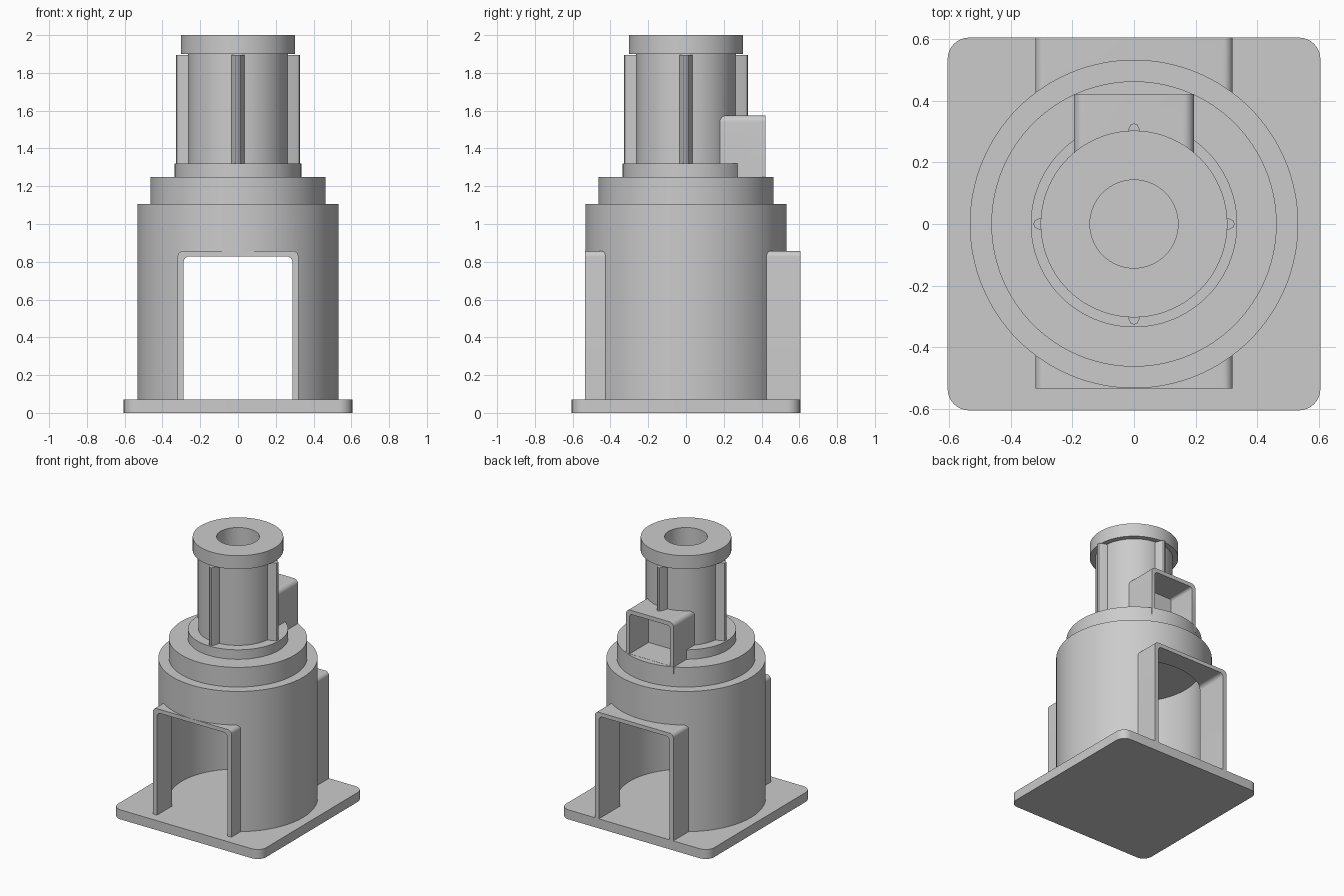
import bpy, bmesh, math
from mathutils import Matrix

if "Cube" in bpy.data.objects:
    bpy.data.objects.remove(bpy.data.objects["Cube"])

grey = bpy.data.materials.new("plain grey")
grey.diffuse_color = (0.6, 0.6, 0.6, 1)
grey.use_nodes = True
grey.node_tree.nodes["Principled BSDF"].inputs["Base Color"].default_value = grey.diffuse_color


def make(name, bm):
    bmesh.ops.recalc_face_normals(bm, faces=bm.faces[:])
    me = bpy.data.meshes.new(name)
    bm.to_mesh(me)
    bm.free()
    me.materials.append(grey)
    ob = bpy.data.objects.new(name, me)
    bpy.context.collection.objects.link(ob)
    return ob


def prism(name, outline, depth):
    """Extrude a closed 3D outline along a vector."""
    bm = bmesh.new()
    face = bm.faces.new([bm.verts.new(p) for p in outline])
    ext = bmesh.ops.extrude_face_region(bm, geom=[face])
    bmesh.ops.translate(bm, vec=depth, verts=[v for v in ext["geom"] if isinstance(v, bmesh.types.BMVert)])
    return make(name, bm)


def corner(cx, cy, r, start, n=8):
    return [(cx + r * math.cos(math.radians(start + 90 * i / n)),
             cy + r * math.sin(math.radians(start + 90 * i / n))) for i in range(n + 1)]


def arch(name, half, z0, z1, y0, y1, r):
    """Doorway shaped block with rounded upper corners, running along y."""
    pts = [(-half, z0), (half, z0)]
    pts += corner(half - r, z1 - r, r, 0) + corner(r - half, z1 - r, r, 90)
    return prism(name, [(x, y0, z) for x, z in pts], (0, y1 - y0, 0))


def lathe(name, profile, n=128):
    """Revolve (radius, z) steps into a closed solid."""
    bm = bmesh.new()
    rings = [[bm.verts.new((r * math.cos(2 * math.pi * i / n), r * math.sin(2 * math.pi * i / n), z))
              for i in range(n)] for r, z in profile]
    for a, b in zip(rings, rings[1:]):
        for i in range(n):
            j = (i + 1) % n
            bm.faces.new((a[i], a[j], b[j], b[i]))
    bm.faces.new(rings[0])
    bm.faces.new(rings[-1])
    return make(name, bm)


def combine(target, tool, operation):
    mod = target.modifiers.new(operation, "BOOLEAN")
    mod.operation, mod.solver, mod.object = operation, "EXACT", tool
    bpy.context.view_layer.objects.active = target
    bpy.ops.object.modifier_apply(modifier=mod.name)
    bpy.data.objects.remove(tool)


# square base plate with rounded corners
s, r = 0.605, 0.07
pts = []
for k, (sx, sy) in enumerate([(1, 1), (-1, 1), (-1, -1), (1, -1)]):
    pts += corner(sx * (s - r), sy * (s - r), r, 90 * k)
plate = prism("base_plate", [(x, y, 0) for x, y in pts], (0, 0, 0.07))

# stepped tower with column and top collar
tower = lathe("tower", [(0.533, 0.06), (0.533, 1.105), (0.463, 1.105), (0.463, 1.25),
                        (0.335, 1.25), (0.335, 1.32), (0.265, 1.32), (0.265, 1.9),
                        (0.303, 1.9), (0.303, 2.0)])

# door surrounds and rear port housing
combine(tower, arch("door_frames", 0.32, 0.06, 0.857, -0.534, 0.605, 0.03), "UNION")
combine(tower, arch("port_housing", 0.195, 1.2, 1.575, 0.1, 0.422, 0.035), "UNION")

# hollow chamber, bore, door passage and port opening
combine(tower, lathe("chamber", [(0.46, 0.0), (0.46, 1.03)]), "DIFFERENCE")
combine(tower, lathe("bore", [(0.143, 0.9), (0.143, 2.1)], 64), "DIFFERENCE")
combine(tower, arch("passage", 0.288, 0.0, 0.828, -0.8, 0.8, 0.03), "DIFFERENCE")
combine(tower, arch("port_opening", 0.165, 1.251, 1.545, 0.2, 0.6, 0.02), "DIFFERENCE")

# four tapered ribs on the column; the rear one starts above the port housing
parts = [plate, tower]
for k, side in enumerate(["right", "back", "left", "front"]):
    z0 = 1.56 if side == "back" else 1.315
    prof = [(0.255, -0.036), (0.303, -0.02), (0.322, -0.011), (0.327, 0),
            (0.322, 0.011), (0.303, 0.02), (0.255, 0.036)]
    rib = prism("rib_" + side, [(x, y, z0) for x, y in prof], (0, 0, 1.895 - z0))
    rib.data.transform(Matrix.Rotation(k * math.pi / 2, 4, "Z"))
    parts.append(rib)

# smooth round surfaces, keep edges crisp
for ob in parts:
    bpy.ops.object.select_all(action="DESELECT")
    ob.select_set(True)
    bpy.context.view_layer.objects.active = ob
    bpy.ops.object.shade_smooth_by_angle(angle=math.radians(30))
